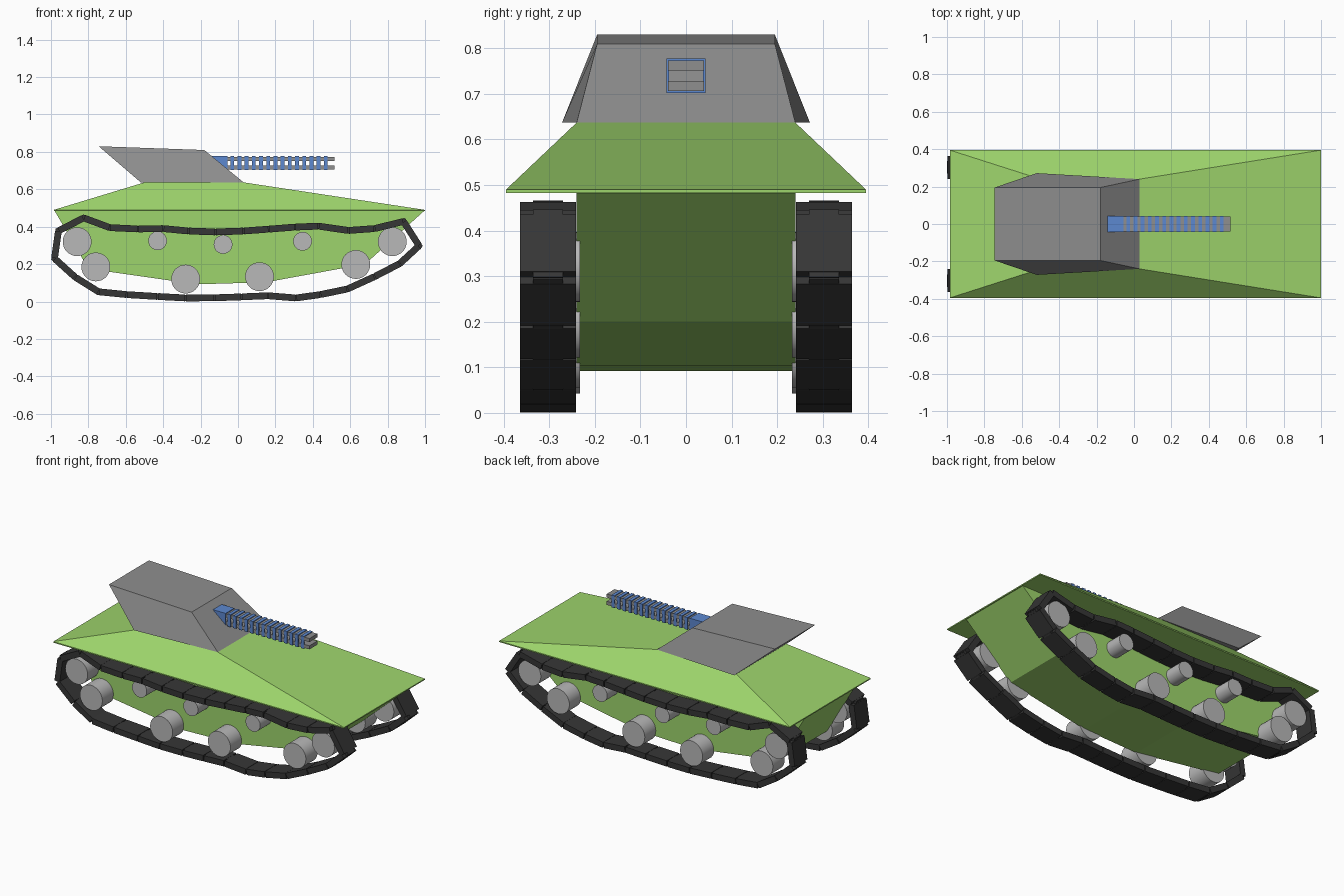
import bpy, bmesh, math
from mathutils import Vector, Matrix

if "Cube" in bpy.data.objects:
    bpy.data.objects.remove(bpy.data.objects["Cube"])


def material(name, r, g, b):
    lin = [((c / 255 + 0.055) / 1.055) ** 2.4 for c in (r, g, b)]
    m = bpy.data.materials.new(name)
    m.diffuse_color = (*lin, 1)
    m.use_nodes = True
    m.node_tree.nodes["Principled BSDF"].inputs["Base Color"].default_value = m.diffuse_color
    return m


GREEN = material("hull green", 158, 213, 108)
GREY = material("turret grey", 142, 142, 142)
STEEL = material("wheel grey", 184, 184, 184)
BLACK = material("track black", 54, 54, 54)
BLUE = material("gun blue", 92, 136, 208)


def finish(name, bm, mat):
    bmesh.ops.recalc_face_normals(bm, faces=bm.faces)
    me = bpy.data.meshes.new(name)
    bm.to_mesh(me)
    bm.free()
    me.materials.append(mat)
    ob = bpy.data.objects.new(name, me)
    bpy.context.collection.objects.link(ob)
    return ob


def loft(name, rings, mat):
    """Closed solid through rings of equal point count."""
    bm = bmesh.new()
    vs = [[bm.verts.new(p) for p in ring] for ring in rings]
    n = len(vs[0])
    for a, b in zip(vs, vs[1:]):
        for i in range(n):
            j = (i + 1) % n
            bm.faces.new((a[i], a[j], b[j], b[i]))
    bm.faces.new(vs[0])
    bm.faces.new(vs[-1])
    return finish(name, bm, mat)


def quad(x0, z0, w0, x1, z1, w1):
    """Ring of four points, half width w0 at x0 and w1 at x1."""
    return [(x0, -w0, z0), (x1, -w1, z1), (x1, w1, z1), (x0, w0, z0)]


def box(bm, lo, hi, matrix=Matrix()):
    lo, hi = Vector(lo), Vector(hi)
    size = hi - lo
    bmesh.ops.create_cube(bm, size=1, matrix=matrix @ Matrix.Translation((lo + hi) / 2)
                          @ Matrix.Diagonal((*size, 1)))


# Hull: sloped upper deck with a thin lip, and the narrower belly
loft("upper_hull", [quad(-0.985, 0.483, 0.395, 1, 0.483, 0.395),
                    quad(-0.985, 0.49, 0.395, 1, 0.49, 0.395),
                    quad(-0.5, 0.637, 0.24, 0.03, 0.637, 0.24)], GREEN)
belly = [(-0.98, 0.484), (-0.80, 0.175), (-0.22, 0.092), (0.15, 0.103),
         (0.68, 0.2), (0.995, 0.484)]
loft("lower_hull", [[(x, y, z) for x, z in belly] for y in (-0.24, 0.24)], GREEN)

# Turret leaning backwards
loft("turret", [quad(-0.52, 0.637, 0.272, 0.03, 0.637, 0.24),
                quad(-0.745, 0.83, 0.195, -0.18, 0.81, 0.195)], GREY)


# Gun: two grey rails held by hollow blue frames
def frame(bm, x0, x1):
    y, z0, z1, t = 0.043, 0.702, 0.778, 0.006
    box(bm, (x0, -y, z0), (x1, y, z0 + t))
    box(bm, (x0, -y, z1 - t), (x1, y, z1))
    for s in (-1, 1):
        box(bm, (x0, s * y - (t if s > 0 else 0), z0 + t),
            (x1, s * y + (t if s < 0 else 0), z1 - t))


bm = bmesh.new()
for z in (0.7065, 0.7515):
    box(bm, (-0.14, -0.039, z), (0.515, 0.039, z + 0.022))
finish("gun_rails", bm, GREY)

bm = bmesh.new()
frame(bm, -0.145, -0.055)
for i in range(14):
    x = -0.031 + i * 0.0385
    frame(bm, x - 0.010, x + 0.010)
finish("gun_frames", bm, BLUE)

# Wheels: (x, z, radius), repeated on both sides
wheels = [(-0.86, 0.32, 0.077), (-0.76, 0.185, 0.077), (-0.28, 0.12, 0.077),
          (0.115, 0.133, 0.077), (0.63, 0.198, 0.077), (0.825, 0.32, 0.077),
          (-0.43, 0.325, 0.05), (-0.08, 0.305, 0.05), (0.345, 0.322, 0.05)]
# Track centre line, one link per segment
path = [(-0.96, 0.378), (-0.825, 0.447), (-0.685, 0.395), (-0.535, 0.388),
        (-0.40, 0.39), (-0.265, 0.377), (-0.12, 0.372), (0.03, 0.377),
        (0.165, 0.387), (0.305, 0.398), (0.43, 0.403), (0.59, 0.38),
        (0.73, 0.39), (0.885, 0.428), (0.968, 0.298), (0.865, 0.203),
        (0.73, 0.133), (0.585, 0.067), (0.44, 0.037), (0.31, 0.019),
        (0.16, 0.031), (0.02, 0.025), (-0.125, 0.02), (-0.28, 0.019),
        (-0.43, 0.027), (-0.595, 0.037), (-0.745, 0.052), (-0.87, 0.13),
        (-0.981, 0.23)]

for side, s in (("front", -1), ("back", 1)):
    bm = bmesh.new()
    for x, z, r in wheels:
        bmesh.ops.create_cone(bm, cap_ends=True, segments=32, radius1=r, radius2=r, depth=0.115,
                              matrix=Matrix.Translation((x, s * 0.29, z))
                              @ Matrix.Rotation(math.pi / 2, 4, 'X'))
    ob = finish(side + "_wheels", bm, STEEL)
    bpy.context.view_layer.objects.active = ob
    ob.select_set(True)
    bpy.ops.object.shade_smooth_by_angle(angle=math.radians(35))
    ob.select_set(False)

    # Track links: wide plates joined by narrow centre tabs
    bm = bmesh.new()
    for i, (x0, z0) in enumerate(path):
        x1, z1 = path[(i + 1) % len(path)]
        h = math.hypot(x1 - x0, z1 - z0) / 2
        m = (Matrix.Translation(((x0 + x1) / 2, s * 0.303, (z0 + z1) / 2))
             @ Matrix.Rotation(-math.atan2(z1 - z0, x1 - x0), 4, 'Y'))
        box(bm, (-h + 0.003, -0.0615, -0.018), (h - 0.003, 0.0615, 0.018), m)
        box(bm, (-h - 0.01, -0.033, -0.0165), (h + 0.01, 0.033, 0.0165), m)
    finish(side + "_track", bm, BLACK)
